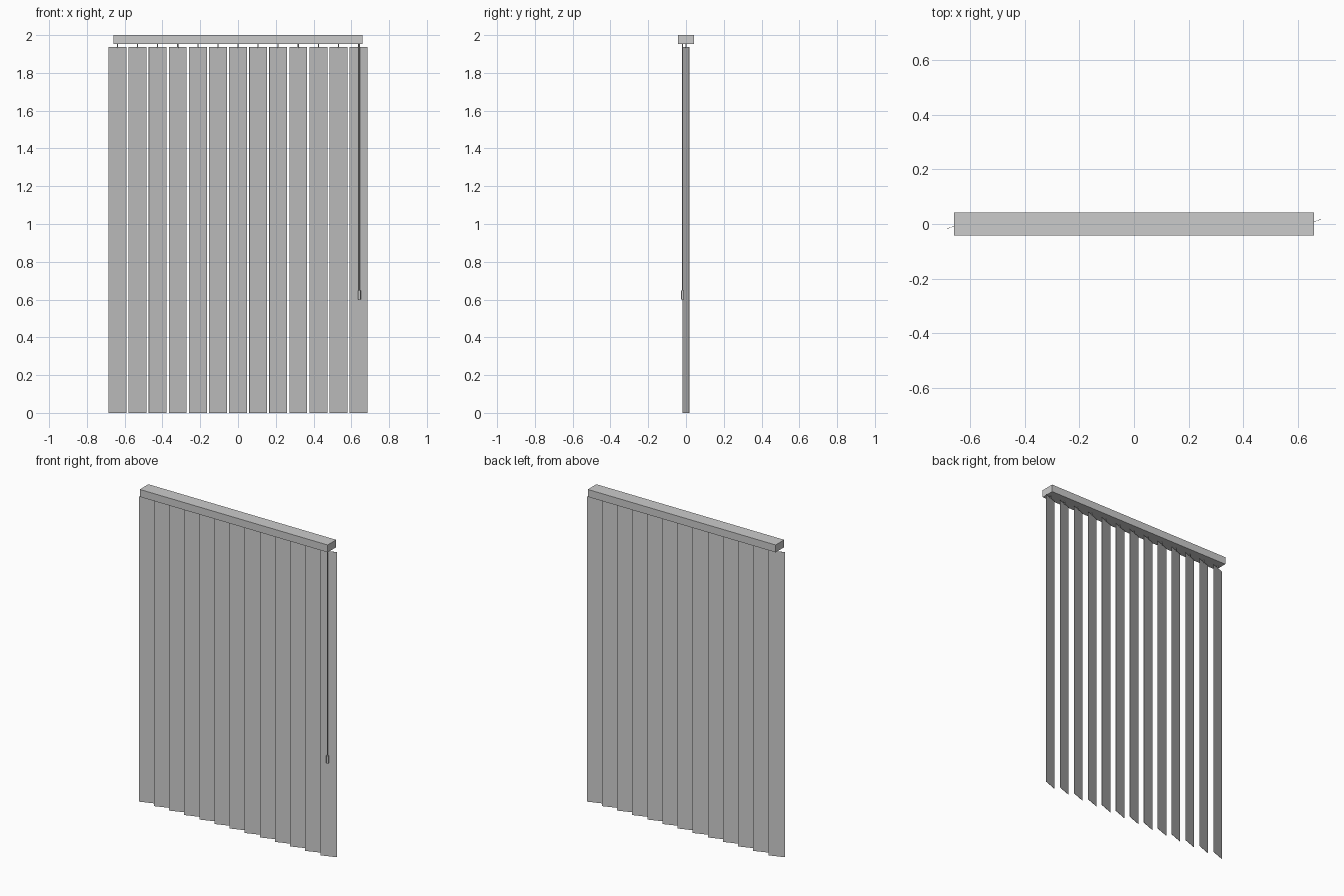
import bpy
from math import radians

cube = bpy.data.objects.get("Cube")
if cube:
    bpy.data.objects.remove(cube, do_unlink=True)

# One plain grey for the whole blind
grey = bpy.data.materials.new("light grey")
grey.use_nodes = True
colour = (0.6, 0.6, 0.6, 1)
grey.diffuse_color = colour
grey.node_tree.nodes["Principled BSDF"].inputs["Base Color"].default_value = colour


def finish(name):
    ob = bpy.context.object
    ob.name = name
    ob.data.materials.append(grey)
    return ob


def box(name, centre, size, turn=0):
    bpy.ops.mesh.primitive_cube_add(size=1, location=centre, rotation=(0, 0, turn))
    ob = bpy.context.object
    ob.scale = size
    return finish(name)


def rod(name, x, y, bottom, top, radius, sides=8):
    bpy.ops.mesh.primitive_cylinder_add(
        vertices=sides, radius=radius, depth=top - bottom,
        location=(x, y, (bottom + top) / 2))
    finish(name)
    bpy.ops.object.shade_smooth_by_angle(angle=radians(50))


COUNT = 13
REACH = 0.638
RAIL_BOTTOM = 1.953
SLAT_TOP = 1.938

# Head rail
box("head_rail", (0, 0, (2 + RAIL_BOTTOM) / 2), (1.32, 0.086, 2 - RAIL_BOTTOM))

# Tilted slats, each hung from a short stem
for i in range(COUNT):
    x = -REACH + 2 * REACH * i / (COUNT - 1)
    box(f"slat_{i + 1}", (x, 0, SLAT_TOP / 2), (0.1, 0.0015, SLAT_TOP), radians(20))
    rod(f"hanger_{i + 1}", x, 0, SLAT_TOP - 0.005, RAIL_BOTTOM, 0.003)

# Tilt wand with its grip
rod("wand", 0.642, -0.018, 0.64, RAIL_BOTTOM, 0.003)
rod("wand_grip", 0.642, -0.018, 0.6, 0.648, 0.008)
